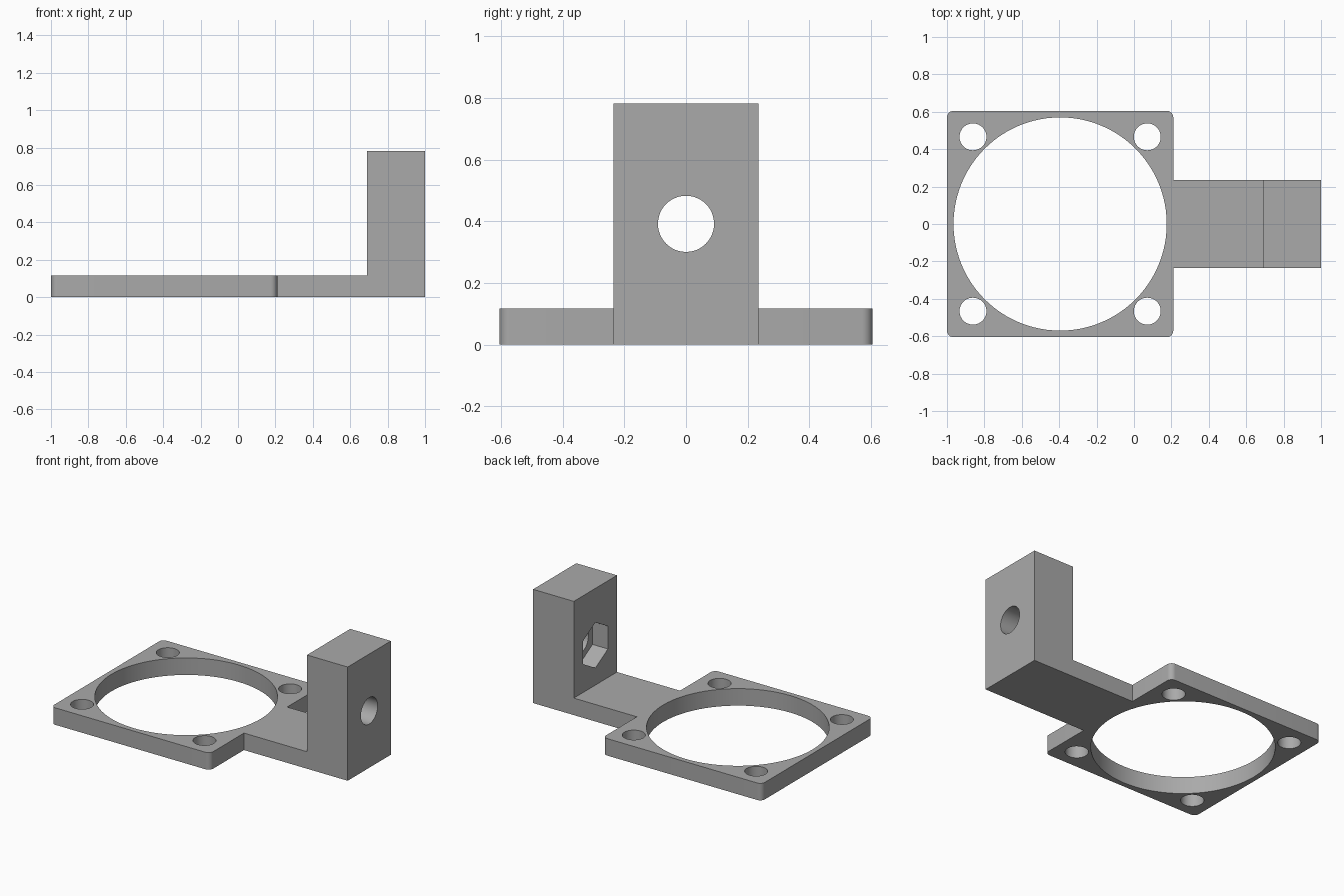
import bpy
from math import pi, radians, cos, sin
from mathutils import Matrix, Vector

default = bpy.data.objects.get("Cube")
if default:
    bpy.data.objects.remove(default, do_unlink=True)

THICK = 0.117                      # plate and arm thickness
PLATE_C, PLATE_HALF = -0.395, 0.605
HOLE_Z = 0.392                     # height of the bolt axis in the block

grey = bpy.data.materials.new("plain grey")
grey.use_nodes = True
colour = (0.4, 0.4, 0.4, 1)
grey.diffuse_color = colour
grey.node_tree.nodes["Principled BSDF"].inputs["Base Color"].default_value = colour


def prism(name, outline, depth, matrix=Matrix()):
    """Extrude a closed 2D outline along local z, then place it."""
    n = len(outline)
    verts = [matrix @ Vector((x, y, z)) for z in (0, depth) for x, y in outline]
    faces = [tuple(reversed(range(n))), tuple(range(n, 2 * n))]
    faces += [(i, (i + 1) % n, n + (i + 1) % n, n + i) for i in range(n)]
    mesh = bpy.data.meshes.new(name)
    mesh.from_pydata(verts, [], faces)
    mesh.materials.append(grey)
    obj = bpy.data.objects.new(name, mesh)
    bpy.context.collection.objects.link(obj)
    return obj


def circle(radius, sides, turn=0.0):
    return [(radius * cos(turn + 2 * pi * i / sides),
             radius * sin(turn + 2 * pi * i / sides)) for i in range(sides)]


def rounded_square(half, radius, steps=8):
    points = []
    for corner, (sx, sy) in enumerate([(1, 1), (-1, 1), (-1, -1), (1, -1)]):
        for i in range(steps + 1):
            a = (corner + i / steps) * pi / 2
            points.append((sx * (half - radius) + radius * cos(a),
                           sy * (half - radius) + radius * sin(a)))
    return points


def combine(body, tool, operation):
    """Apply a boolean to the body and discard the tool."""
    tool.hide_render = True
    mod = body.modifiers.new(operation.title(), "BOOLEAN")
    mod.operation, mod.solver, mod.object = operation, "EXACT", tool
    bpy.context.view_layer.objects.active = body
    bpy.ops.object.modifier_apply(modifier=mod.name)
    bpy.data.objects.remove(tool, do_unlink=True)


# Square fan plate with rounded corners
bracket = prism("fan_bracket", rounded_square(PLATE_HALF, 0.035), THICK,
                Matrix.Translation((PLATE_C, 0, 0)))

# L-shaped arm and upright block, extruded across y
arm_profile = [(0.19, 0), (1, 0), (1, 0.783), (0.69, 0.783), (0.69, THICK), (0.19, THICK)]
arm = prism("arm_and_block", arm_profile, 0.47,
            Matrix.Translation((0, 0.235, 0)) @ Matrix.Rotation(pi / 2, 4, "X"))
combine(bracket, arm, "UNION")

# Large fan opening and four corner screw holes
down = Matrix.Translation((PLATE_C, 0, -0.1))
combine(bracket, prism("fan_opening", circle(0.57, 96), 0.4, down), "DIFFERENCE")
for sx in (-1, 1):
    for sy in (-1, 1):
        place = down @ Matrix.Translation((sx * 0.466, sy * 0.466, 0))
        combine(bracket, prism("screw_hole", circle(0.072, 40), 0.4, place), "DIFFERENCE")

# Bolt hole through the block, with a hexagonal nut pocket on its inner face
along_x = Matrix.Rotation(pi / 2, 4, "Y")
combine(bracket, prism("bolt_hole", circle(0.091, 48), 0.6,
                       Matrix.Translation((0.55, 0, HOLE_Z)) @ along_x), "DIFFERENCE")
combine(bracket, prism("nut_pocket", circle(0.157, 6), 0.217,
                       Matrix.Translation((0.59, 0, HOLE_Z)) @ along_x), "DIFFERENCE")

# Smooth the round walls, keep the hard edges
bpy.ops.object.select_all(action="DESELECT")
bracket.select_set(True)
bpy.context.view_layer.objects.active = bracket
bpy.ops.object.shade_smooth_by_angle(angle=radians(30))
